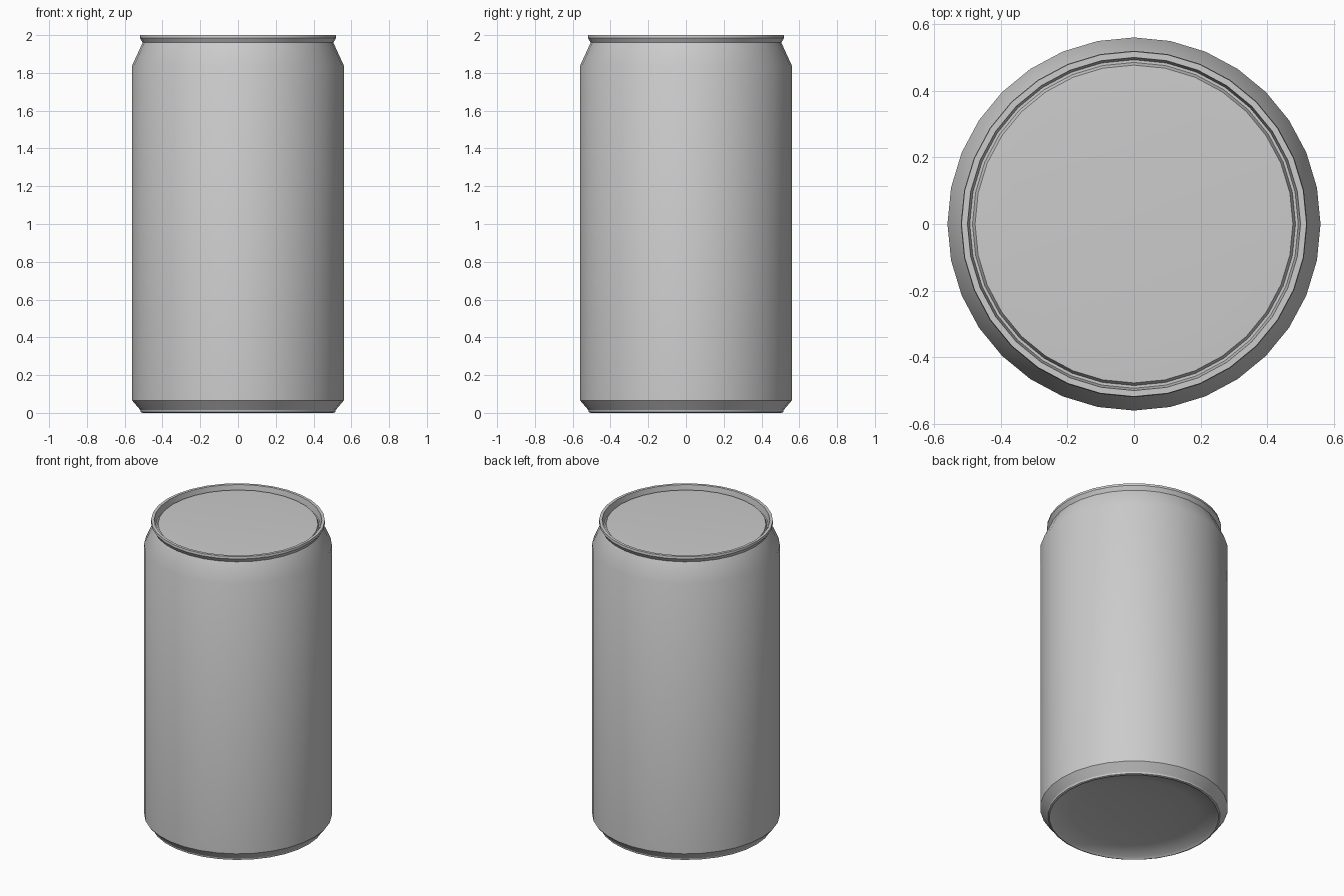
import bpy, bmesh
from math import cos, sin, pi

if "Cube" in bpy.data.objects:
    bpy.data.objects.remove(bpy.data.objects["Cube"])

SIDES = 32


def lathe(name, profile):
    """Revolve a (radius, z) profile around z; radius 0 makes a pole."""
    bm = bmesh.new()
    rings = []
    for r, z in profile:
        if r == 0:
            rings.append([bm.verts.new((0, 0, z))] * SIDES)
        else:
            rings.append([bm.verts.new((r * cos(2 * pi * i / SIDES),
                                        r * sin(2 * pi * i / SIDES), z))
                          for i in range(SIDES)])
    for a, b in zip(rings, rings[1:]):
        for i in range(SIDES):
            j = (i + 1) % SIDES
            bm.faces.new(list(dict.fromkeys((a[i], a[j], b[j], b[i]))))
    mesh = bpy.data.meshes.new(name)
    bm.to_mesh(mesh)
    bm.free()
    obj = bpy.data.objects.new(name, mesh)
    bpy.context.collection.objects.link(obj)
    bpy.ops.object.select_all(action='DESELECT')
    obj.select_set(True)
    bpy.context.view_layer.objects.active = obj
    bpy.ops.object.shade_smooth_by_angle(angle=0.52)
    return obj


# Whole can in one shell, from the base centre up to the lid centre
base = [(0, 0.05), (0.2, 0.045), (0.38, 0.032), (0.49, 0.012), (0.505, 0)]
wall = [(0.515, 0.004), (0.517, 0.015), (0.56, 0.065), (0.56, 1.84)]
rim = [(0.505, 1.96), (0.52, 1.985), (0.518, 2.0), (0.5, 2.0)]
lid = [(0.493, 1.955), (0.485, 1.955), (0.477, 1.975), (0.38, 1.98), (0, 1.98)]
lathe("drink_can", base + wall + rim + lid)
